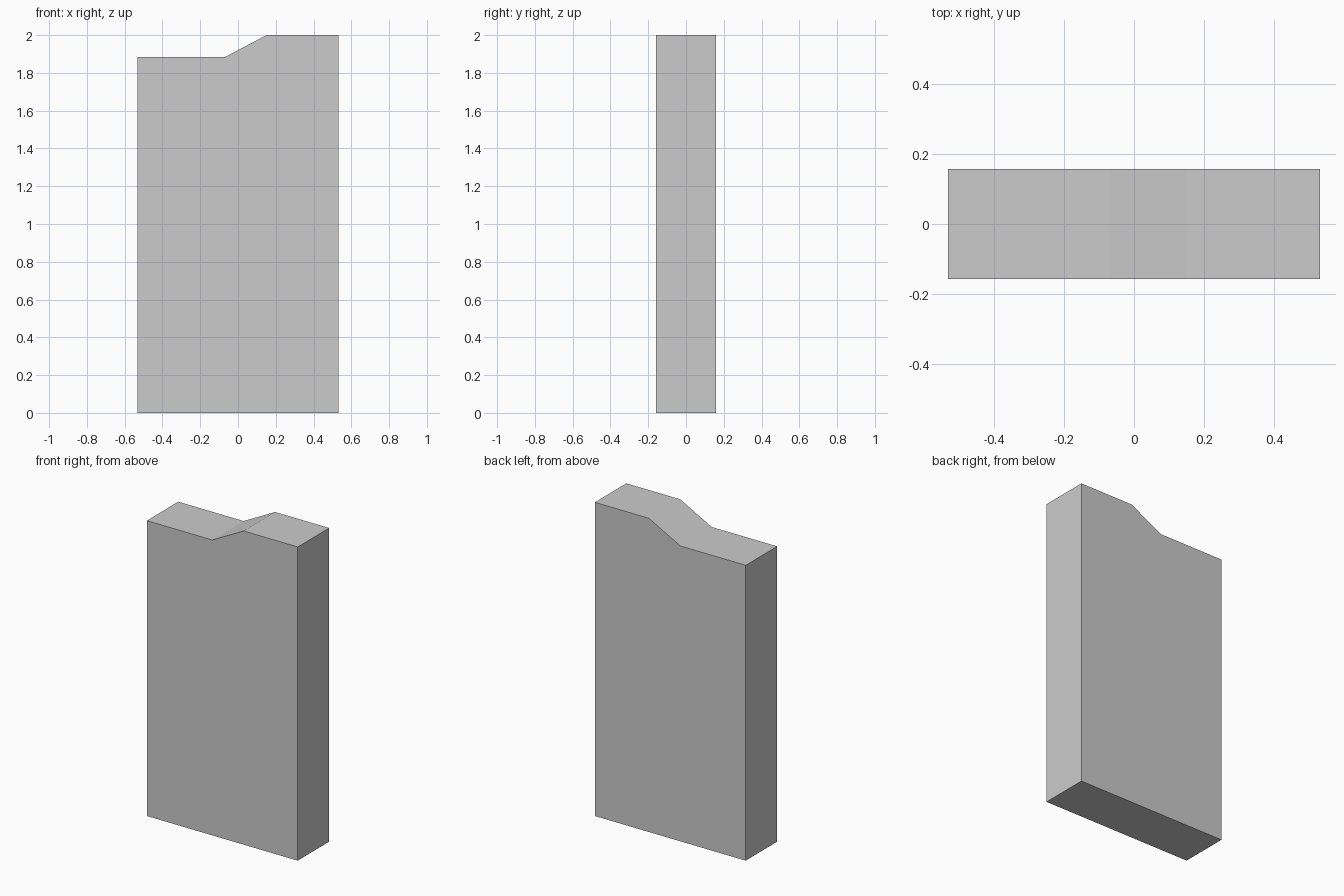
import bpy, bmesh

if "Cube" in bpy.data.objects:
    bpy.data.objects.remove(bpy.data.objects["Cube"])

HALF_W, HALF_D = 0.532, 0.158

# Front outline of the slab: low left shoulder, slope, high right shoulder
profile = [(-HALF_W, 0), (HALF_W, 0), (HALF_W, 2), (0.151, 2),
           (-0.071, 1.883), (-HALF_W, 1.883)]

# Extrude the outline from front to back
bm = bmesh.new()
front = bm.faces.new([bm.verts.new((x, -HALF_D, z)) for x, z in profile])
ext = bmesh.ops.extrude_face_region(bm, geom=[front], use_keep_orig=True)
verts = [v for v in ext["geom"] if isinstance(v, bmesh.types.BMVert)]
bmesh.ops.translate(bm, vec=(0, 2 * HALF_D, 0), verts=verts)
bmesh.ops.recalc_face_normals(bm, faces=bm.faces)

mesh = bpy.data.meshes.new("stepped_slab")
bm.to_mesh(mesh)
bm.free()
slab = bpy.data.objects.new("stepped_slab", mesh)
bpy.context.collection.objects.link(slab)
